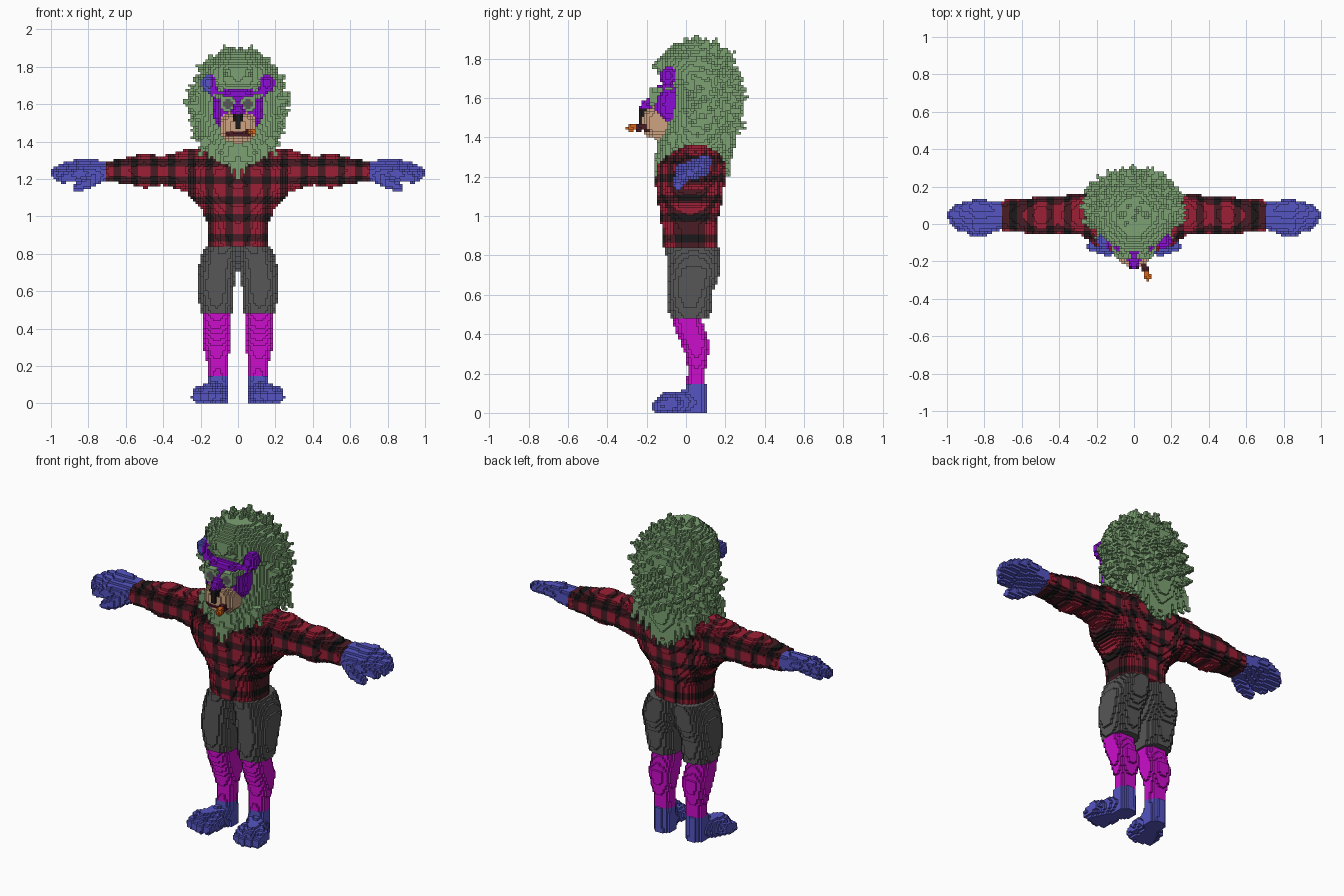
import bpy
import math
import random
from mathutils import Vector

cube = bpy.data.objects.get("Cube")
if cube:
    bpy.data.objects.remove(cube, do_unlink=True)

random.seed(4)
S = 2 / 150                      # block size
cells = {}                       # block -> (part name, colour name)

PALETTE = {
    "hair green": (.2, .36, .17), "skin blue": (.09, .09, .54),
    "mask purple": (.26, .004, .66), "sock magenta": (.6, .004, .6),
    "shorts grey": (.095, .095, .095), "plaid red": (.33, .014, .036),
    "plaid maroon": (.068, .012, .018), "plaid black": (.011, .009, .009),
    "muzzle tan": (.62, .37, .22), "ember orange": (.7, .13, .01),
}


def fill(part, low, high, inside, colour):
    """Claim every free block whose centre lies inside the shape."""
    spans = [range(math.floor(a / S) - 1, math.ceil(b / S) + 1) for a, b in zip(low, high)]
    for i in spans[0]:
        for j in spans[1]:
            for k in spans[2]:
                if k < 0 or (i, j, k) in cells:
                    continue
                p = Vector(((i + .5) * S, (j + .5) * S, (k + .5) * S))
                if inside(p):
                    cells[i, j, k] = (part, colour(p) if callable(colour) else colour)


def ellipsoid(part, c, r, colour, power=2):
    fill(part, [a - b for a, b in zip(c, r)], [a + b for a, b in zip(c, r)],
         lambda p: sum(abs((p[n] - c[n]) / r[n]) ** power for n in range(3)) <= 1, colour)


def taper(part, a, b, ra, rb, colour):
    """Round bar from a to b with changing radius."""
    a, b = Vector(a), Vector(b)
    d, m = b - a, max(ra, rb)

    def inside(p):
        t = min(1, max(0, (p - a).dot(d) / d.length_squared))
        return (p - a - d * t).length <= ra + (rb - ra) * t

    fill(part, [min(u, v) - m for u, v in zip(a, b)],
         [max(u, v) + m for u, v in zip(a, b)], inside, colour)


def loft(part, axis, rows, colour, side=1, power=2.3):
    """Oval sections (position, centre 1, centre 2, radius 1, radius 2) along x or z."""
    u, v = (1, 2) if axis == 0 else (0, 1)

    def inside(p):
        q = Vector((p.x * side, p.y, p.z))
        for lo, hi in zip(rows, rows[1:]):
            if lo[0] <= q[axis] < hi[0]:
                f = (q[axis] - lo[0]) / (hi[0] - lo[0])
                cu, cv, ru, rv = [g + (h - g) * f for g, h in zip(lo[1:], hi[1:])]
                return abs((q[u] - cu) / ru) ** power + abs((q[v] - cv) / rv) ** power <= 1
        return False

    low, high = [0] * 3, [0] * 3
    low[axis], high[axis] = rows[0][0], rows[-1][0]
    for n, c in ((u, 1), (v, 2)):
        low[n] = min(r[c] - r[c + 2] for r in rows)
        high[n] = max(r[c] + r[c + 2] for r in rows)
    if side < 0:
        low[0], high[0] = -high[0], -low[0]
    fill(part, low, high, inside, colour)


def plaid(p):
    """Crossing stripes: none is red, one is maroon, two is black."""
    stripes = [abs((x % .1) - .05) < .022 for x in (p.x, p.z - .84)]
    return ("plaid red", "plaid maroon", "plaid black")[sum(stripes)]


# Glasses
for s in (1, -1):
    hub = Vector((s * .053, -.17, 1.6))

    def disc(lo, hi):
        return lambda p: lo <= math.hypot(p.x - hub.x, p.z - hub.z) < hi and -.192 < p.y < -.1

    box = (hub - Vector((.05, .03, .05)), hub + Vector((.05, .07, .05)))
    fill("glasses_lenses", *box, disc(0, .026), "shorts grey")
    fill("glasses_frame", *box, disc(.026, .04), "hair green")
    taper("glasses_frame", (s * .09, -.175, 1.64), (s * .14, -.08, 1.645), .01, .01, "hair green")

# Nose, snout, muzzle and cigar
taper("cigar", (.045, -.19, 1.45), (.075, -.285, 1.45), .017, .017,
      lambda p: "ember orange" if p.y < -.255 else "plaid maroon")
loft("nose", 2, [(1.47, 0, -.215, .01, .022), (1.515, 0, -.212, .025, .028),
                 (1.55, 0, -.21, .036, .028)], "plaid black")
taper("snout", (0, -.13, 1.58), (0, -.205, 1.558), .055, .03, "mask purple")
ellipsoid("muzzle", (0, -.14, 1.477), (.1, .085, .085),
          lambda p: "plaid maroon" if abs(p.z - 1.44) < .007 and abs(p.x) < .06 else "muzzle tan", 2.4)
ellipsoid("face", (0, -.06, 1.57), (.135, .11, .115), "mask purple", 2.6)

# Ears
for s in (1, -1):
    ellipsoid("ears", (s * .155, -.09, 1.71), (.042, .042, .052),
              lambda p: "skin blue" if p.x < -.15 else "mask purple")
    taper("ears", (s * .11, -.1, 1.64), (s * .145, -.1, 1.69), .025, .025, "mask purple")

# Shirt: torso and sleeves
loft("shirt", 2, [(.84, 0, .02, .158, .135), (.95, 0, .015, .16, .14), (1.03, 0, .02, .19, .155),
                  (1.1, 0, .02, .255, .17), (1.17, 0, .02, .29, .175), (1.25, 0, .03, .3, .18),
                  (1.31, 0, .04, .28, .15), (1.355, 0, .05, .22, .08)], plaid)
for s in (1, -1):
    loft("sleeves", 0, [(.15, .04, 1.23, .12, .12), (.28, .05, 1.245, .11, .112),
                        (.4, .05, 1.245, .1, .077), (.5, .045, 1.243, .1, .093),
                        (.6, .045, 1.245, .09, .068), (.71, .045, 1.238, .08, .053)], plaid, s)

# Hands: palm bones, fingers and thumb
for s in (1, -1):
    for n, reach in enumerate((.93, .965, .972, .945)):
        y, z = -.02 + n * .038, 1.215 + n * .016
        knuckle = (s * .85, y, z + .012)
        taper("hands", (s * .73, .02 + n * .018, 1.23 + n * .006), knuckle, .05, .036, "skin blue")
        taper("hands", knuckle, (s * reach, y * .8 + .005, z - .01), .033, .028, "skin blue")
    taper("hands", (s * .75, 0, 1.22), (s * .81, -.035, 1.175), .042, .032, "skin blue")
    taper("hands", (s * .81, -.035, 1.175), (s * .86, -.04, 1.157), .03, .025, "skin blue")

# Shorts, legs and feet
for s in (1, -1):
    loft("shorts", 2, [(.475, .11, .02, .083, .1), (.53, .115, .02, .092, .11),
                       (.62, .12, .02, .098, .12), (.72, .11, .04, .106, .138),
                       (.8, .09, .04, .102, .14), (.845, .075, .03, .092, .138)], "shorts grey", s)
    loft("legs", 2, [(.148, .11, .05, .052, .048), (.22, .11, .055, .055, .045),
                     (.3, .112, .055, .072, .06), (.36, .113, .045, .08, .075),
                     (.42, .114, .02, .078, .075), (.48, .115, .005, .076, .077)], "sock magenta", s)
    loft("feet", 2, [(0, .108, .045, .058, .058), (.148, .11, .05, .053, .052)], "skin blue", s)
    taper("feet", (s * .11, .03, .06), (s * .16, -.09, .042), .06, .064, "skin blue")
    for n in range(4):
        x = .105 + n * .037
        tip = -.142 + abs(n - 1) * .012
        taper("feet", (s * (x - .01), -.07, .05), (s * x, tip, .035), .04, .032, "skin blue")

# Hair: mane with pointed beard and nape
mane = [(1.195, 0, .03, .02, .195), (1.25, 0, .03, .075, .19), (1.3, 0, .04, .13, .195),
        (1.36, 0, .05, .19, .2), (1.5, 0, .08, .235, .18), (1.65, 0, .09, .245, .17),
        (1.72, 0, .06, .23, .2), (1.8, 0, .04, .19, .185), (1.88, 0, .04, .09, .1)]
loft("hair", 2, mane, "hair green", power=2)

# Hair tufts spread over the mane
count = 230
for n in range(count):
    h = 1 - 2 * (n + .5) / count
    turn = n * math.pi * (3 - math.sqrt(5))
    w = math.sqrt(1 - h * h)
    d = Vector((w * math.cos(turn), w * math.sin(turn), h))
    base = Vector((d.x * .215, .075 + d.y * .165, 1.58 + d.z * .27))
    if base.z < 1.37 or (base.y < .01 and base.z < 1.76):
        continue
    size = random.uniform(.05, .08)
    tip = base + Vector((d.x, d.y, d.z * .8 + .12)) * size
    taper("hair_tufts", base, tip, .038, .008, "hair green")

# Beard and nape tufts hang down along the pointed edge
for s in (1, -1):
    for n in range(5):
        x, z = s * (.03 + n * .036), 1.28 + n * .03
        for y in (-.13 + n * .016, .2):
            taper("hair_tufts", (x, y, z), (x * 1.15, y * 1.1, z - .07), .03, .008, "hair green")
    taper("hair_tufts", (s * .06, .05, 1.85), (s * .072, .05, 1.91), .04, .012, "hair green")
    taper("hair_tufts", (s * .05, -.12, 1.77), (s * .06, -.165, 1.76), .035, .012, "hair green")

# Materials
materials = {}
for name, rgb in PALETTE.items():
    mat = bpy.data.materials.new(name)
    mat.use_nodes = True
    mat.diffuse_color = (*rgb, 1)
    shader = next(n for n in mat.node_tree.nodes if n.type == "BSDF_PRINCIPLED")
    shader.inputs["Base Color"].default_value = (*rgb, 1)
    shader.inputs["Roughness"].default_value = .9
    materials[name] = mat

# Turn the exposed block sides of each part into a mesh
parts = {}
for cell, (part, colour) in cells.items():
    corners, faces, colours = parts.setdefault(part, ({}, [], []))
    for axis in range(3):
        for step in (0, 1):
            other = list(cell)
            other[axis] += 2 * step - 1
            if tuple(other) in cells:
                continue
            loop = []
            for a, b in ((0, 0), (1, 0), (1, 1), (0, 1)):
                v = list(cell)
                v[axis] += step
                v[(axis + 1) % 3] += a
                v[(axis + 2) % 3] += b
                loop.append(corners.setdefault(tuple(v), len(corners)))
            faces.append(loop if step else loop[::-1])
            colours.append(colour)

for part, (corners, faces, colours) in parts.items():
    if not faces:
        continue
    mesh = bpy.data.meshes.new(part)
    mesh.from_pydata([[c * S for c in v] for v in corners], [], faces)
    slots = sorted(set(colours))
    for name in slots:
        mesh.materials.append(materials[name])
    for poly, name in zip(mesh.polygons, colours):
        poly.material_index = slots.index(name)
    bpy.context.collection.objects.link(bpy.data.objects.new(part, mesh))
